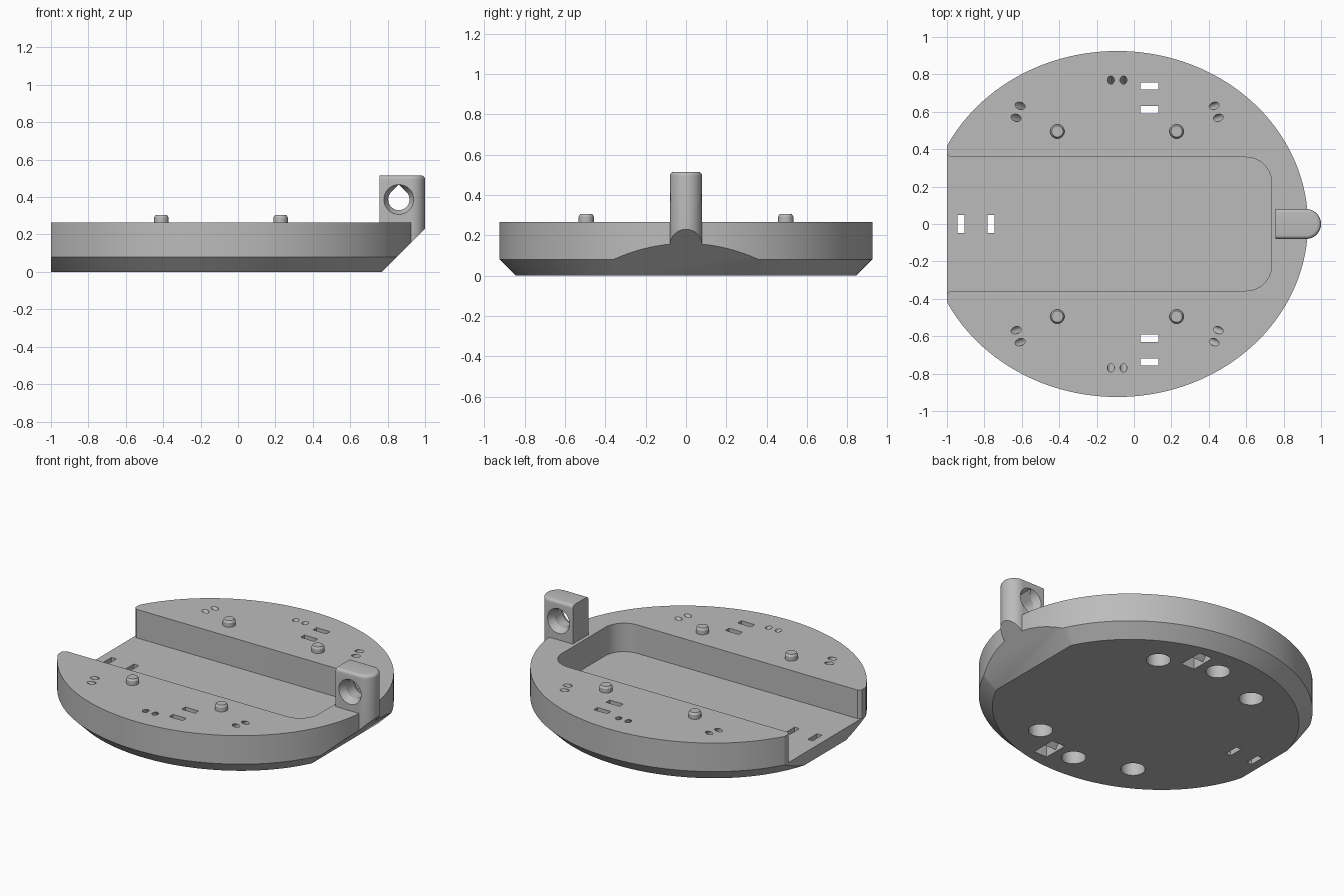
import bpy, bmesh
from math import sin, cos, pi, radians
from mathutils import Vector

cube = bpy.data.objects.get("Cube")
if cube:
    bpy.data.objects.remove(cube, do_unlink=True)

GREY = (0.5, 0.5, 0.5, 1)
grey = bpy.data.materials.new("plain grey")
grey.use_nodes = True
grey.diffuse_color = GREY
grey.node_tree.nodes["Principled BSDF"].inputs["Base Color"].default_value = GREY


def loft(name, rings):
    """Closed solid through rings of equal point count."""
    bm = bmesh.new()
    loops = [[bm.verts.new(p) for p in ring] for ring in rings]
    n = len(loops[0])
    for a, b in zip(loops, loops[1:]):
        for i in range(n):
            j = (i + 1) % n
            bm.faces.new((a[i], a[j], b[j], b[i]))
    bm.faces.new(loops[0][::-1])
    bm.faces.new(loops[-1])
    bmesh.ops.recalc_face_normals(bm, faces=bm.faces)
    mesh = bpy.data.meshes.new(name)
    bm.to_mesh(mesh)
    bm.free()
    mesh.materials.append(grey)
    obj = bpy.data.objects.new(name, mesh)
    bpy.context.collection.objects.link(obj)
    return obj


def arc(cx, cy, r, start, end, n, ry=None):
    """Points on an arc, angles in degrees."""
    ry = r if ry is None else ry
    steps = [radians(start + (end - start) * i / n) for i in range(n + 1)]
    return [(cx + r * cos(t), cy + ry * sin(t)) for t in steps]


def at_z(pts, z):
    return [(x, y, z) for x, y in pts]


def at_y(pts, y):
    return [(x, y, z) for x, z in pts]


def box(name, x0, x1, y0, y1, z0, z1):
    pts = [(x0, y0), (x1, y0), (x1, y1), (x0, y1)]
    return loft(name, [at_z(pts, z0), at_z(pts, z1)])


def rod(name, p, q, r, n=20):
    """Cylinder between two points."""
    p, q = Vector(p), Vector(q)
    turn = (q - p).to_track_quat('Z', 'Y')
    ring = [turn @ Vector((x, y, 0)) for x, y in arc(0, 0, r, 0, 360, n)[:-1]]
    return loft(name, [[p + v for v in ring], [q + v for v in ring]])


def combine(target, other, operation='DIFFERENCE'):
    other.hide_render = True
    mod = target.modifiers.new("combine", 'BOOLEAN')
    mod.operation, mod.solver, mod.object = operation, 'EXACT', other
    bpy.context.view_layer.objects.active = target
    bpy.ops.object.modifier_apply(modifier=mod.name)
    bpy.data.objects.remove(other, do_unlink=True)


def smooth(obj):
    bpy.ops.object.select_all(action='DESELECT')
    obj.select_set(True)
    bpy.context.view_layer.objects.active = obj
    bpy.ops.object.shade_smooth_by_angle(angle=radians(25))


# Oval base with a chamfered underside
CX, A, B, TOP, FLOOR = -0.09, 1.02, 0.925, 0.265, 0.08


def oval(inset, z):
    return at_z(arc(CX, 0, A - inset, 0, 360, 144, B - inset)[:-1], z)


base = loft("base", [oval(0.08, 0), oval(0, FLOOR), oval(0, TOP)])


# Upright lug with a round outer end and softened top edge
def lug_outline(inset, z):
    r = 0.08 - inset
    return at_z([(0.757, -r)] + arc(0.92, 0, r, -90, 90, 24) + [(0.757, r)], z)


edge = [lug_outline(0.02 * (1 - cos(t)), 0.495 + 0.02 * sin(t))
        for t in (i * pi / 10 for i in range(6))]
combine(base, loft("lug", [lug_outline(0, 0.1)] + edge), 'UNION')

# Flat end and sloping underside at the opposite end
combine(base, box("end_cut", -1.5, -1, -1.2, 1.2, -0.5, 1))
slope = [(0.57, -0.2), (1.27, 0.5), (1.6, 0.5), (1.6, -0.2)]
combine(base, loft("slope_cut", [at_y(slope, -1.2), at_y(slope, 1.2)]))

# Open channel with rounded inner corners and a flared mouth
half = arc(0.6, 0.222, 0.135, 0, 90, 12) + [(-0.98, 0.357), (-1, 0.375), (-1.1, 0.375)]
outline = half + [(x, -y) for x, y in reversed(half)]
combine(base, loft("channel_cut", [at_z(outline, FLOOR), at_z(outline, 0.5)]))

# Teardrop eye through the lug, with countersunk mouths
EX, EZ, ER = 0.86, 0.387, 0.057
drop = arc(EX, EZ, ER, 135, 405, 30) + [(EX, EZ + ER * 1.414)]
combine(base, loft("eye_cut", [at_y(drop, -0.2), at_y(drop, 0.2)]))
for s in (-1, 1):
    mouth = [at_y(arc(EX, EZ, r, 0, 360, 32)[:-1], s * y)
             for y, r in ((0.035, 0.056), (0.08, 0.08), (0.1, 0.08))]
    combine(base, loft("mouth_cut", mouth))

# Strap slots in the channel floor
for x in (-0.925, -0.764):
    combine(base, box("slot_cut", x - 0.018, x + 0.018, -0.048, 0.048, -0.1, 0.2))

# Twin strap slots in the rims, joined under a ridge
wide = [(0.082, -0.1), (0.082, 0.4), (0.044, 0.4), (0.044, 0.07)]
ridge = wide + [(0, 0.012)] + [(-y, z) for y, z in reversed(wide)]
for s in (-1, 1):
    combine(base, loft("twin_slot_cut",
                       [[(x, s * 0.674 + y, z) for y, z in ridge] for x in (0.036, 0.132)]))

# Underside recesses, each with a pair of slanting holes to the top
for s in (-1, 1):
    for rx, ry, hx, hy in ((0, 0.66, 0, 0.77), (0.355, 0.54, 0.53, 0.6), (-0.355, 0.54, -0.53, 0.6)):
        low = Vector((CX + rx, s * ry, 0.09))
        high = Vector((CX + hx, s * hy, TOP))
        combine(base, rod("recess_cut", (low.x, low.y, -0.1), (low.x, low.y, 0.12), 0.072, 32))
        lean = high - low
        side = Vector((-lean.y, lean.x, 0)).normalized() * 0.034
        for k in (-1, 1):
            combine(base, rod("hole_cut", low + side * k, high + side * k + lean * 0.3, 0.019))
smooth(base)

# Four locating pegs
for i, (x, y) in enumerate([(-0.41, -0.495), (0.228, -0.495), (-0.41, 0.495), (0.228, 0.495)]):
    rings = [at_z(arc(x, y, r, 0, 360, 28)[:-1], z)
             for r, z in ((0.038, TOP - 0.01), (0.038, 0.292), (0.03, 0.305))]
    smooth(loft("peg_%d" % (i + 1), rings))
